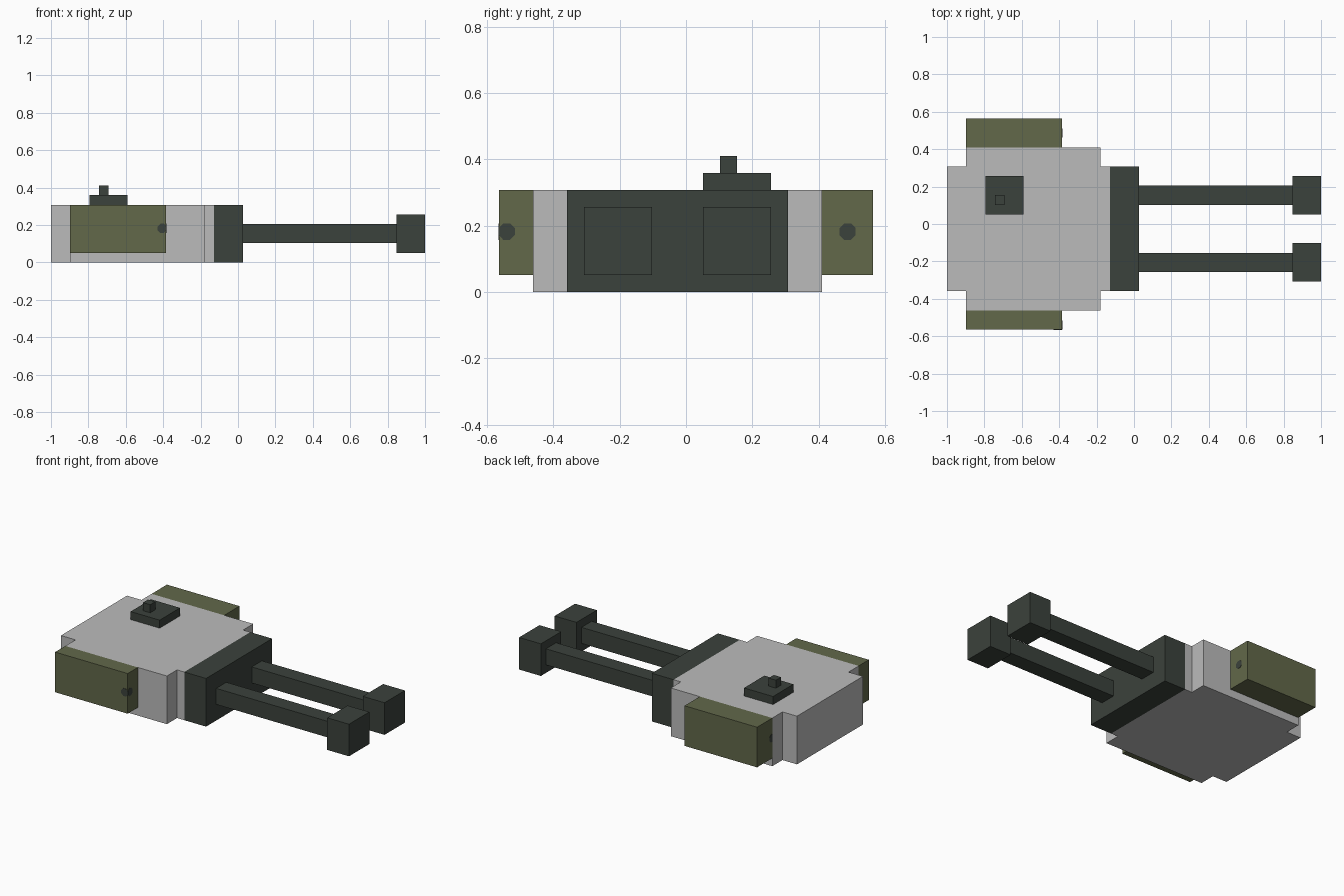
import bpy, bmesh, math
from mathutils import Vector

if "Cube" in bpy.data.objects:
    bpy.data.objects.remove(bpy.data.objects["Cube"])

U = 2 / 39                        # one block of the modelling grid
ORIGIN = Vector((19.5, 11, 0))    # grid point that lands on the world origin


def material(name, rgb):
    m = bpy.data.materials.new(name)
    m.use_nodes = True
    m.diffuse_color = (*rgb, 1)
    m.node_tree.nodes["Principled BSDF"].inputs["Base Color"].default_value = (*rgb, 1)
    return m


GREY = material("light grey", (0.50, 0.50, 0.50))
OLIVE = material("olive green", (0.122, 0.138, 0.068))
DARK = material("dark gunmetal", (0.044, 0.054, 0.045))


def prism(name, points, depth, mat):
    """Extrude a flat outline, given in grid blocks, along the depth vector."""
    bm = bmesh.new()
    face = bm.faces.new([bm.verts.new((Vector(p) - ORIGIN) * U) for p in points])
    ext = bmesh.ops.extrude_face_region(bm, geom=[face], use_keep_orig=True)
    moved = [g for g in ext["geom"] if isinstance(g, bmesh.types.BMVert)]
    bmesh.ops.translate(bm, verts=moved, vec=Vector(depth) * U)
    bmesh.ops.recalc_face_normals(bm, faces=bm.faces)
    mesh = bpy.data.meshes.new(name)
    bm.to_mesh(mesh)
    bm.free()
    mesh.materials.append(mat)
    obj = bpy.data.objects.new(name, mesh)
    bpy.context.collection.objects.link(obj)
    return obj


def block(name, x, y, z, mat):
    outline = [(x[0], y[0], z[0]), (x[1], y[0], z[0]), (x[1], y[1], z[0]), (x[0], y[1], z[0])]
    return prism(name, outline, (0, 0, z[1] - z[0]), mat)


def octagon(cu, cv, lo, hi):
    """Small octagon whose first coordinate is clipped to lo..hi."""
    ring = [math.radians(22.5 + 45 * i) for i in range(8)]
    return [(min(max(cu + 0.52 * math.cos(a), lo), hi), cv + 0.52 * math.sin(a)) for a in ring]


# Turret body: a slab with notched corners
outline = [(0, 4), (2, 4), (2, 2), (16, 2), (16, 4), (17, 4),
           (17, 17), (16, 17), (16, 19), (2, 19), (2, 17), (0, 17)]
prism("turret_body", [(x, y, 0) for x, y in outline], (0, 0, 6), GREY)

# Gun mantlet across the muzzle end of the body
block("gun_mantlet", (17, 20), (4, 17), (0, 6), DARK)

# Twin barrels with square muzzles
for side, y in (("right", 7), ("left", 14)):
    block(side + "_barrel", (20, 36), (y - 1, y + 1), (2, 4), DARK)
    block(side + "_muzzle", (36, 39), (y - 2, y + 2), (1, 5), DARK)

# Side pods
block("right_pod", (2, 12), (0, 2), (1, 6), OLIVE)
block("left_pod", (2, 12), (19, 22), (1, 6), OLIVE)

# Roof hatch and its knob
block("roof_hatch", (4, 8), (12, 16), (6, 7), DARK)
block("hatch_knob", (5, 6), (13, 14), (7, 8), DARK)

# Thin round marks on the pods
T = 0.03
for name, cy, lo, hi in (("right_pod_end_mark", 0.45, 0, 2), ("left_pod_end_mark", 20.5, 19, 22)):
    prism(name, [(12, y, z) for y, z in octagon(cy, 3.55, lo, hi)], (T, 0, 0), DARK)
prism("right_pod_side_mark", [(x, 0, z) for x, z in octagon(11.6, 3.55, 2, 12)], (0, -T, 0), DARK)
prism("left_pod_rear_mark", [(2, y, z) for y, z in octagon(19.1, 3.55, 19, 22)], (-T, 0, 0), DARK)
